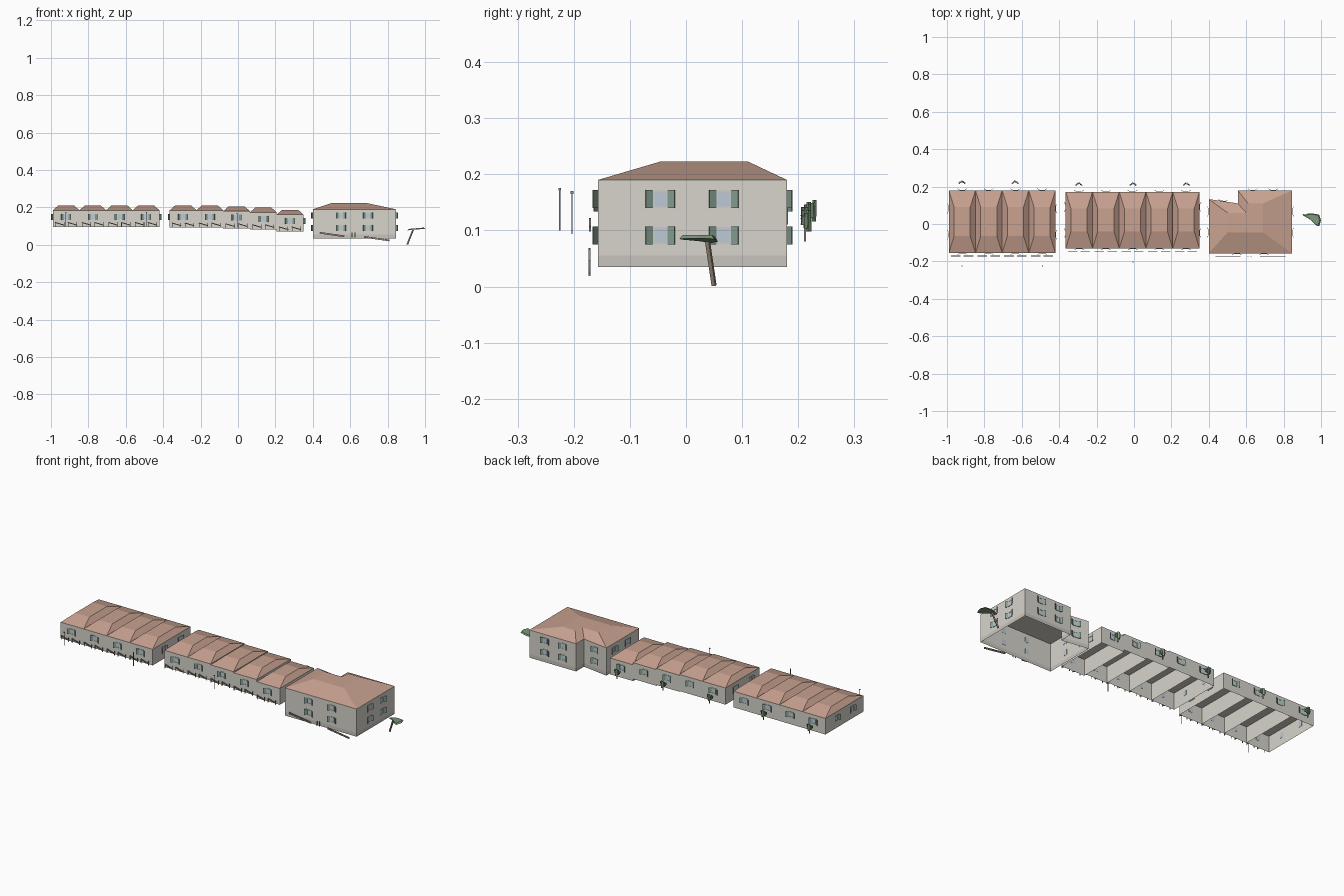
import bpy, math
from mathutils import Matrix, Vector

if "Cube" in bpy.data.objects:
    bpy.data.objects.remove(bpy.data.objects["Cube"])


def mat(name, r, g, b):
    m = bpy.data.materials.new(name)
    m.diffuse_color = (r, g, b, 1)
    m.use_nodes = True
    m.node_tree.nodes["Principled BSDF"].inputs["Base Color"].default_value = m.diffuse_color
    return m


WALL = mat("plaster", 0.68, 0.66, 0.60)
PLINTH = mat("plinth", 0.58, 0.55, 0.51)
ROOF = mat("tiles", 0.58, 0.36, 0.28)
GREEN = mat("shutter_green", 0.24, 0.36, 0.29)
FRAME = mat("frame", 0.66, 0.66, 0.64)
GLASS = mat("glass", 0.50, 0.60, 0.67)
WOOD = mat("wood", 0.36, 0.29, 0.24)
LEAF = mat("leaf", 0.20, 0.31, 0.20)
METAL = mat("metal", 0.25, 0.27, 0.29)


def mesh(verts, faces, m):
    me = bpy.data.meshes.new("part")
    me.from_pydata(verts, [], faces)
    me.materials.append(m)
    return me


def place(name, me, matrix=Matrix()):
    ob = bpy.data.objects.new(name, me)
    ob.matrix_world = matrix
    bpy.context.collection.objects.link(ob)
    return ob


def loft(name, low, high, z0, z1, m, cap=True, floor=False, matrix=Matrix()):
    """Skin between two outlines with the same number of points."""
    n = len(low)
    v = [(x, y, z0) for x, y in low] + [(x, y, z1) for x, y in high]
    f = [(i, (i + 1) % n, n + (i + 1) % n, n + i) for i in range(n)]
    if cap:
        f.append(tuple(range(n, 2 * n)))
    if floor:
        f.append(tuple(reversed(range(n))))
    return place(name, mesh(v, f, m), matrix)


def rect(x0, x1, y0, y1):
    return [(x0, y0), (x1, y0), (x1, y1), (x0, y1)]


def beam(name, a, b, w, h, m):
    """Rectangular bar from a to b."""
    a, b = Vector(a), Vector(b)
    d = b - a
    mx = Matrix.Translation(a) @ d.to_track_quat('Z', 'Y').to_matrix().to_4x4()
    r = rect(-w / 2, w / 2, -h / 2, h / 2)
    return loft(name, r, r, 0, d.length, m, True, True, mx)


def boxes(specs, m):
    """Several boxes in one mesh: (centre, size, turn about z)."""
    v, f = [], []
    for c, s, turn in specs:
        k = len(v)
        rot = Matrix.Rotation(turn, 3, 'Z')
        for z in (-.5, .5):
            for x, y in ((-.5, -.5), (.5, -.5), (.5, .5), (-.5, .5)):
                v.append(Vector(c) + rot @ Vector((x * s[0], y * s[1], z * s[2])))
        f += [(k + 3, k + 2, k + 1, k), (k + 4, k + 5, k + 6, k + 7)]
        f += [(k + i, k + (i + 1) % 4, k + 4 + (i + 1) % 4, k + 4 + i) for i in range(4)]
    return mesh(v, f, m)


# shared window parts, facing -y
T = math.radians(32)
SHUTTERS = boxes([((s * 0.0195, -0.005, 0), (0.015, 0.002, 0.032), -s * T) for s in (-1, 1)], GREEN)
SURROUND = boxes([((s * 0.0115, -0.001, 0), (0.003, 0.003, 0.03), 0) for s in (-1, 1)]
                 + [((0, -0.001, s * 0.0135), (0.026, 0.003, 0.003), 0) for s in (-1, 1)], FRAME)
PANE = boxes([((0, 0, 0), (0.022, 0.002, 0.026), 0)], GLASS)


def window(x, y, z, turn):
    mx = Matrix.Translation((x, y, z)) @ Matrix.Rotation(math.radians(turn), 4, 'Z')
    for name, me in (("shutters", SHUTTERS), ("window_frame", SURROUND), ("window_pane", PANE)):
        place(name, me, mx)


def house(x, w, y0, y1, z0, eave):
    r = rect(x, x + w, y0, y1)
    loft("house_walls", r, r, z0, eave, WALL)
    loft("house_roof", r, rect(x + 0.028, x + w - 0.028, y0 + 0.09, y1 - 0.09),
         eave, eave + 0.025, ROOF)
    window(x + w / 2, y0, eave - 0.035, 0)
    window(x + w / 2, y1, eave - 0.035, 180)
    # sloping handrails by the front door
    for a, b in ((0.012, 0.062), (0.080, 0.130)):
        y = y0 - 0.016
        beam("front_rail", (x + a, y, z0 + 0.025), (x + b, y, z0 + 0.010), 0.004, 0.005, WOOD)
        for t in (a + 0.002, b - 0.002):
            beam("rail_post", (x + t, y, z0 + 0.003), (x + t, y, z0 + 0.026), 0.003, 0.003, WOOD)


def terrace(x, w, y0, y1, levels):
    for i, (z0, eave) in enumerate(levels):
        house(x + i * w, w, y0, y1, z0, eave)
    mid = (y0 + y1) / 2
    for dy in (-0.07, 0.07):
        window(x, mid + dy, levels[0][1] - 0.035, -90)
        window(x + w * len(levels), mid + dy, levels[-1][1] - 0.035, 90)


# two terraces
terrace(-0.99, 0.1425, -0.155, 0.18, [(0.095, 0.185)] * 4)
terrace(-0.365, 0.143, -0.13, 0.172,
        [(0.092, 0.185), (0.092, 0.185), (0.088, 0.18), (0.083, 0.174), (0.071, 0.162)])

# large house with a set-back wing
plan = [(0.40, -0.157), (0.845, -0.157), (0.845, 0.18), (0.555, 0.18), (0.555, 0.11), (0.40, 0.133)]
top = [(0.50, -0.045), (0.69, -0.045), (0.69, 0.11), (0.61, 0.11), (0.60, 0.06), (0.50, 0.06)]
loft("large_house_plinth", plan, plan, 0.035, 0.055, PLINTH, False)
loft("large_house_walls", plan, plan, 0.055, 0.19, WALL)
loft("large_house_roof", plan, top, 0.19, 0.223, ROOF)
for z in (0.091, 0.156):
    for x in (0.55, 0.695):
        window(x, -0.157, z, 0)
    for x in (0.635, 0.745):
        window(x, 0.18, z, 180)
    for y in (-0.046, 0.067):
        window(0.845, y, z, 90)
        window(0.40, y, z, -90)
    window(0.475, 0.122, z, 171.5)

# sloping fences before the large house
for x0, x1, z0, z1 in ((0.437, 0.57, 0.062, 0.043), (0.675, 0.81, 0.040, 0.021)):
    for dz in (0, 0.005):
        beam("fence_rail", (x0, -0.172, z0 + dz), (x1, -0.172, z1 + dz), 0.004, 0.004, WOOD)
for x in (0.61, 0.625):
    beam("gate_post", (x, -0.172, 0.040), (x, -0.172, 0.066), 0.004, 0.004, WOOD)

# street lamps
for x, y, z in ((-0.92, -0.225, 0.10), (-0.49, -0.225, 0.10), (-0.005, -0.203, 0.094)):
    beam("lamp_post", (x, y, z), (x, y, z + 0.073), 0.002, 0.002, METAL)
    beam("lamp_head", (x, y, z + 0.071), (x, y, z + 0.076), 0.005, 0.005, METAL)

# small trees behind the terraces: trunk and folded leaf fans
for x, y, z in ((-0.92, 0.222, 0.098), (-0.635, 0.222, 0.098), (-0.295, 0.212, 0.095),
                (-0.005, 0.212, 0.090), (0.28, 0.212, 0.080)):
    beam("tree_trunk", (x, y, z), (x, y, z + 0.03), 0.004, 0.004, WOOD)
    for s in (-1, 1):
        for k in range(3):
            lo = z + 0.018 + 0.006 * k
            beam("tree_leaf", (x + s * (0.003 + 0.005 * k), y + 0.006 - 0.005 * k, lo),
                 (x + s * (0.004 + 0.006 * k), y + 0.007 - 0.005 * k, z + 0.056 - 0.005 * k),
                 0.006, 0.005, LEAF)

# leaning tree at the right end
beam("leaning_trunk", (0.905, 0.050, 0.002), (0.937, 0.038, 0.083), 0.007, 0.007, WOOD)
crown = [(0.905, 0.045), (0.94, 0.025), (0.975, -0.008), (0.99, -0.012),
         (1.0, 0.02), (0.99, 0.05), (0.955, 0.056), (0.93, 0.056)]
inner = [(0.955 + (x - 0.955) * 0.85, 0.028 + (y - 0.028) * 0.85) for x, y in crown]
tilt = (Matrix.Translation((0.955, 0.025, 0.084)) @ Matrix.Rotation(math.radians(-5), 4, 'Y')
        @ Matrix.Translation((-0.955, -0.025, 0)))
loft("leaning_crown", crown, inner, -0.002, 0.005, LEAF, True, True, tilt)
